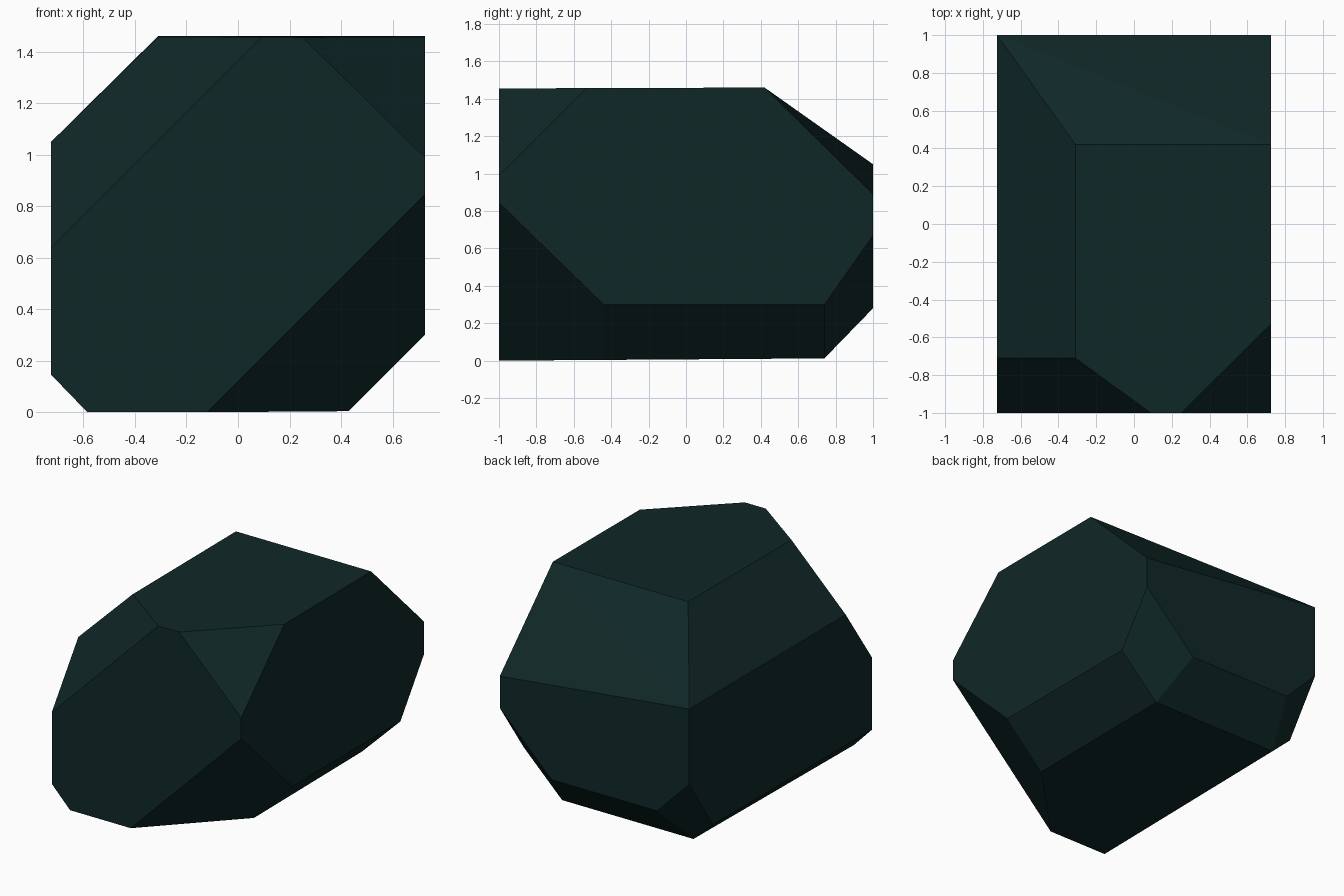
import bpy, bmesh

if "Cube" in bpy.data.objects:
    bpy.data.objects.remove(bpy.data.objects["Cube"])

X, Y, T = 0.725, 1.0, 1.46   # half width, half depth, height

# Cut points left on the block edges, grouped by the corner they trim
cuts = {
    "front_left_top": [(-X, -Y, 0.64), (0.09, -Y, T - 0.005), (-0.31, -0.71, T - 0.004), (-X, -0.71, 1.05)],
    "front_right_top": [(0.25, -Y, T - 0.005), (X, -Y, 0.99), (X, -0.53, T - 0.003)],
    "front_right_bottom": [(-0.12, -Y, 0), (X, -Y, 0.845), (X, -0.44, 0.30), (0.43, -0.44, 0.004)],
    "front_left_bottom": [(-X, -Y, 0.145), (-0.585, -Y, 0)],
    "back_right_top": [(X, 0.42, T), (X, Y, 0.89)],
    "back_left_top": [(-0.31, 0.42, T), (-X, Y, 1.05)],
    "back_right_bottom": [(X, Y, 0.67), (X, 0.74, 0.30), (0.43, 0.74, 0.012), (0.33, Y, 0.28)],
    "back_left_bottom": [(-0.48, Y, 0.28), (-X, Y, 0.53), (-X, 0.74, 0.15), (-0.575, 0.74, 0.012)],
}

# Faceted stone: hull around the cut points, flat areas merged to single faces
bm = bmesh.new()
for points in cuts.values():
    for p in points:
        bm.verts.new(p)
bmesh.ops.convex_hull(bm, input=bm.verts[:])
bmesh.ops.dissolve_limit(bm, angle_limit=0.03, verts=bm.verts[:], edges=bm.edges[:])
bmesh.ops.recalc_face_normals(bm, faces=bm.faces[:])

mesh = bpy.data.meshes.new("faceted_stone")
bm.to_mesh(mesh)
bm.free()

# Single dark teal colour
mat = bpy.data.materials.new("dark_teal_stone")
mat.diffuse_color = (0.005, 0.02, 0.02, 1)
mat.use_nodes = True
mat.node_tree.nodes["Principled BSDF"].inputs["Base Color"].default_value = mat.diffuse_color
mesh.materials.append(mat)

stone = bpy.data.objects.new("faceted_stone", mesh)
bpy.context.collection.objects.link(stone)
